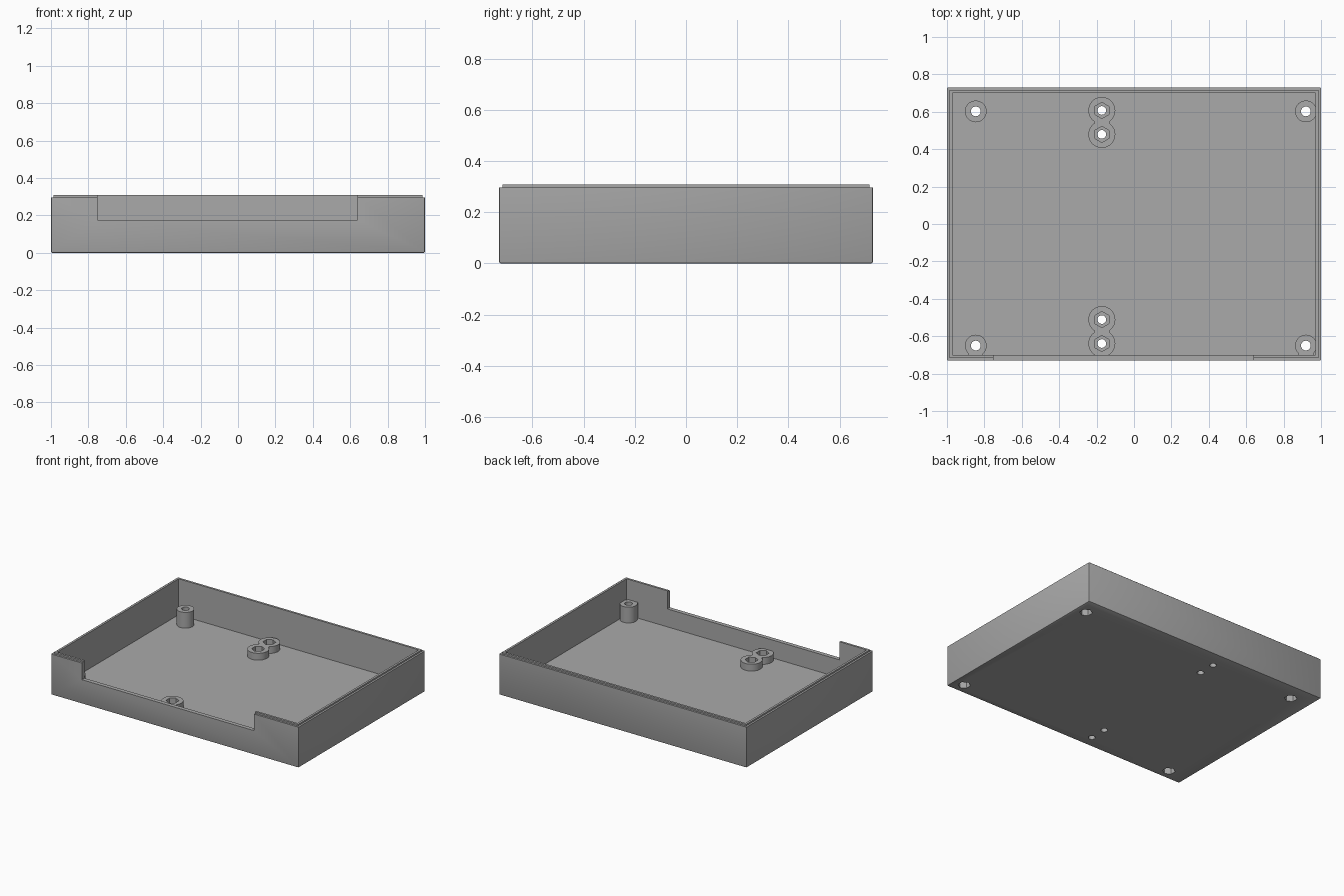
import bpy, bmesh
from mathutils import Matrix, Vector

if "Cube" in bpy.data.objects:
    bpy.data.objects.remove(bpy.data.objects["Cube"], do_unlink=True)

# Main dimensions
HX, HY = 1.0, 0.73
BODY_TOP, LIP_TOP, FLOOR = 0.297, 0.308, 0.045
POST_TOP, STANDOFF_TOP = 0.16, 0.095
WALL, STEP = 0.03, 0.014

gray = bpy.data.materials.new("plain gray")
gray.use_nodes = True
color = (0.4, 0.4, 0.4, 1)
gray.diffuse_color = color
gray.node_tree.nodes["Principled BSDF"].inputs["Base Color"].default_value = color


def finish(bm, name):
    mesh = bpy.data.meshes.new(name)
    bm.to_mesh(mesh)
    bm.free()
    mesh.materials.append(gray)
    obj = bpy.data.objects.new(name, mesh)
    bpy.context.collection.objects.link(obj)
    return obj


def box(name, low, high, bevel=0):
    low, high = Vector(low), Vector(high)
    bm = bmesh.new()
    place = Matrix.Translation((low + high) / 2) @ Matrix.Diagonal((*(high - low), 1))
    bmesh.ops.create_cube(bm, size=1, matrix=place)
    if bevel:
        # Every edge except those around the open top
        edges = [e for e in bm.edges if min(v.co.z for v in e.verts) < high.z - bevel]
        bmesh.ops.bevel(bm, geom=edges, offset=bevel, segments=2, profile=0.5, affect='EDGES')
    return finish(bm, name)


def cylinder(name, x, y, radius, z0, z1, sides=48):
    bm = bmesh.new()
    bmesh.ops.create_cone(bm, cap_ends=True, segments=sides, radius1=radius, radius2=radius,
                          depth=z1 - z0, matrix=Matrix.Translation((x, y, (z0 + z1) / 2)))
    return finish(bm, name)


def combine(obj, others, operation):
    """Apply one boolean per helper, then discard the helpers."""
    for other in others:
        mod = obj.modifiers.new("cut", 'BOOLEAN')
        mod.operation, mod.solver, mod.object = operation, 'EXACT', other
        other.hide_render = True
    depsgraph = bpy.context.evaluated_depsgraph_get()
    mesh = bpy.data.meshes.new_from_object(obj.evaluated_get(depsgraph))
    obj.modifiers.clear()
    obj.data = mesh
    for other in others:
        bpy.data.objects.remove(other, do_unlink=True)


def shade(obj):
    bpy.ops.object.select_all(action='DESELECT')
    obj.select_set(True)
    bpy.context.view_layer.objects.active = obj
    bpy.ops.object.shade_smooth_by_angle(angle=0.6)


post_spots = [(x, y) for x in (-0.846, 0.919) for y in (0.602, -0.65)]
STAND_X = -0.172
stand_pairs = {"back": (0.607, 0.479), "front": (-0.511, -0.639)}


def post_holes(x, y):
    # Screw hole with a hexagonal recess from below
    return [cylinder("hole", x, y, 0.026, -0.1, 0.4),
            cylinder("recess", x, y, 0.043, -0.1, 0.09, 6)]


# Tray: outer body, stepped lip, cavity and front opening
tray = box("tray", (-HX, -HY, 0), (HX, HY, BODY_TOP), bevel=0.007)
lip = box("lip", (STEP - HX, STEP - HY, 0.1), (HX - STEP, HY - STEP, LIP_TOP))
combine(tray, [lip], 'UNION')
cavity = box("cavity", (WALL - HX, WALL - HY, FLOOR), (HX - WALL, HY - WALL, 0.5))
opening = box("opening", (-0.75, -0.8, 0.176), (0.64, -0.6, 0.5))
cutters = [cavity, opening]
for x, y in post_spots:
    cutters += post_holes(x, y)
for pair in stand_pairs.values():
    cutters += [cylinder("hole", STAND_X, y, 0.023, -0.1, 0.4) for y in pair]
combine(tray, cutters, 'DIFFERENCE')
shade(tray)

# Corner screw posts, the front ones joined to the wall
for x, y in post_spots:
    side = ("front" if y < 0 else "back") + ("_left" if x > 0 else "_right")
    post = cylinder(side + "_post", x, y, 0.058, FLOOR, POST_TOP)
    if y < 0:
        web = box("web", (x - 0.04, WALL / 2 - HY, FLOOR), (x + 0.04, y - 0.01, POST_TOP))
        combine(post, [web], 'UNION')
    combine(post, post_holes(x, y), 'DIFFERENCE')
    shade(post)

# Paired low standoffs with hexagonal nut pockets
for side, (y0, y1) in stand_pairs.items():
    stand = cylinder(side + "_standoff_pair", STAND_X, y0, 0.072, FLOOR, STANDOFF_TOP)
    mid = (y0 + y1) / 2
    combine(stand, [cylinder("twin", STAND_X, y1, 0.072, FLOOR, STANDOFF_TOP),
                    box("neck", (STAND_X - 0.04, mid - 0.02, FLOOR),
                        (STAND_X + 0.04, mid + 0.02, STANDOFF_TOP))], 'UNION')
    holes = []
    for y in (y0, y1):
        holes += [cylinder("hole", STAND_X, y, 0.023, -0.1, 0.4),
                  cylinder("pocket", STAND_X, y, 0.043, FLOOR + 0.015, 0.4, 6)]
    combine(stand, holes, 'DIFFERENCE')
    shade(stand)
